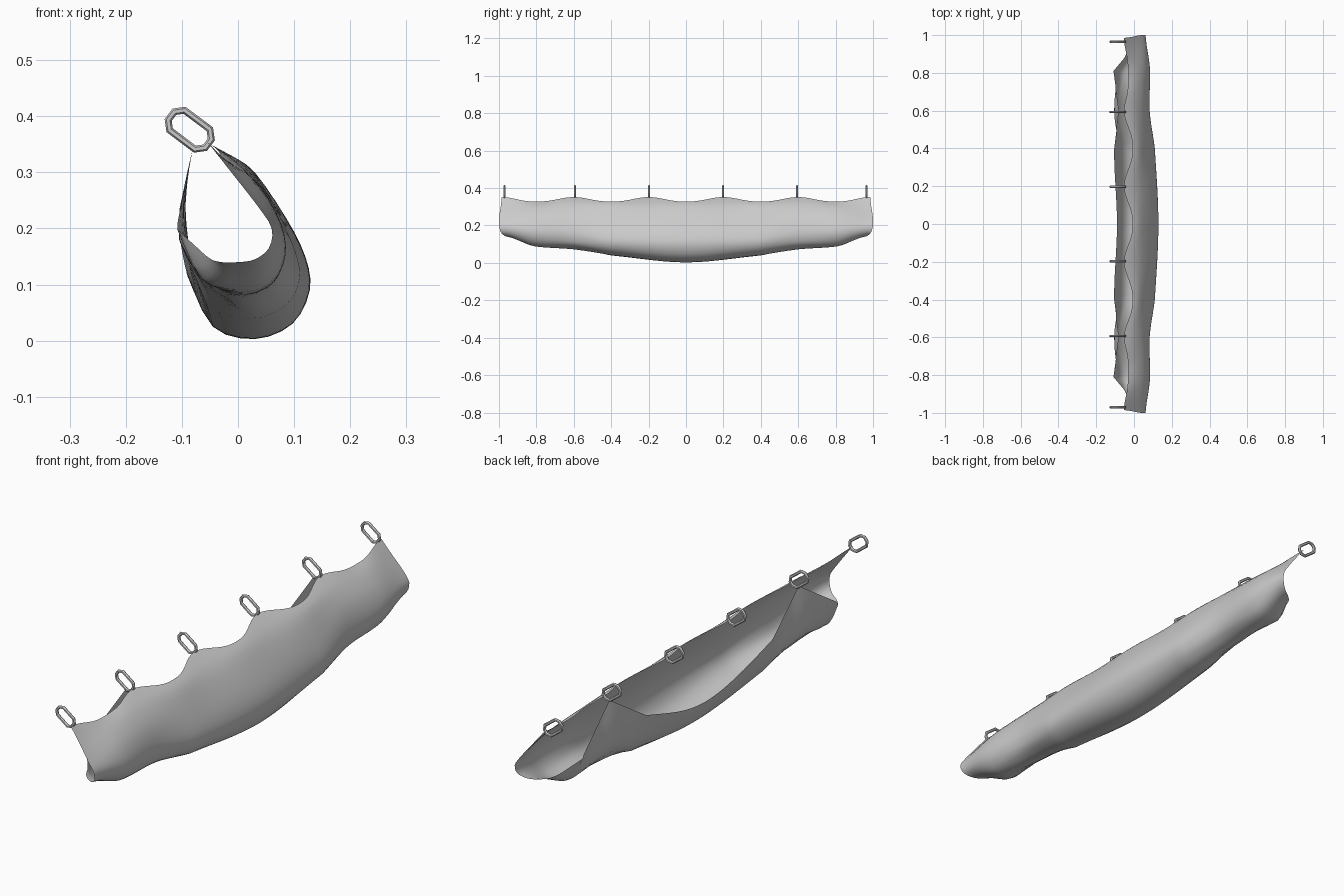
import bpy, bmesh, math
from mathutils import Vector

cube = bpy.data.objects.get("Cube")
if cube:
    bpy.data.objects.remove(cube)

grey = bpy.data.materials.new("cloth grey")
grey.use_nodes = True
grey.diffuse_color = (0.6, 0.6, 0.6, 1)
grey.node_tree.nodes["Principled BSDF"].inputs["Base Color"].default_value = (0.6, 0.6, 0.6, 1)

# Cross-sections (x, z) of the hanging cloth, from the laced edge round the belly to the flap rim
STATIONS = [0, 0.4, 0.6, 0.82, 1.0]
SECTIONS = [
    [(-.01, .33), (.03, .30), (.085, .22), (.12, .15), (.128, .09), (.097, .03), (.03, .003), (-.045, .025), (-.09, .115)],
    [(-.01, .33), (.028, .30), (.075, .22), (.105, .15), (.108, .10), (.08, .06), (.02, .04), (-.06, .075), (-.105, .215)],
    [(-.05, .35), (.015, .31), (.055, .25), (.08, .18), (.08, .13), (.055, .09), (-.02, .078), (-.105, .18), (-.08, .345)],
    [(-.035, .335), (.01, .30), (.055, .25), (.082, .19), (.08, .14), (.05, .10), (0, .09), (-.065, .11), (-.11, .20)],
    [(-.055, .35), (-.005, .30), (.035, .24), (.06, .20), (.055, .165), (.03, .145), (0, .14), (-.03, .14), (-.05, .145)],
]
END_Y = [.985, .99, 1.0, 1.0, .99, .97, .95, .92, .88]


def smooth(a, b, c, d, t):
    """Smooth curve from b to c."""
    return 0.5 * (2 * b + (c - a) * t + (2 * a - 5 * b + 4 * c - d) * t * t
                  + (3 * b - a - 3 * c + d) * t ** 3)


def section(y):
    """Points of the cloth at a signed station along its length."""
    u = abs(y)
    k = max(i for i in range(4) if STATIONS[i] <= u)
    t = (u - STATIONS[k]) / (STATIONS[k + 1] - STATIONS[k])
    rows = [SECTIONS[abs(k - 1)], SECTIONS[k], SECTIONS[k + 1], SECTIONS[min(k + 2, 4)]]
    w = math.sin(math.pi * u / 0.4) ** 2          # 1 at each ring, 0 between
    pts = []
    for j in range(9):
        p = [Vector(r[j]) for r in rows]
        q = smooth(*p, t)
        if j == 8 and u > 0.4:                    # pointed flap corners
            q = p[1].lerp(p[2], t)
        if j == 0:                                # scalloped edge
            side = 0.025 * min(1, max(0, (u - 0.6) / 0.15)) * (1 - w)
            q = Vector((-0.008 - side - 0.045 * w ** 1.3, 0.328 + 0.024 * w ** 1.3))
        if j == 1:
            q += Vector((-0.01 * w, 0.004 * w))
        v = u if u < 0.8 else 0.8 + (u - 0.8) / 0.2 * (END_Y[j] - 0.8)
        pts.append(Vector((q.x, math.copysign(v, y), q.y)))
    fine = []
    for j in range(8):
        a, b, c, d = pts[max(j - 1, 0)], pts[j], pts[j + 1], pts[min(j + 2, 8)]
        fine += [smooth(a, b, c, d, s / 3) for s in range(3)]
    return fine + [pts[8]]


def finish(bm, name, angle):
    """Turn the bmesh into a shaded object."""
    mesh = bpy.data.meshes.new(name)
    bm.to_mesh(mesh)
    bm.free()
    mesh.materials.append(grey)
    ob = bpy.data.objects.new(name, mesh)
    bpy.context.scene.collection.objects.link(ob)
    bpy.ops.object.select_all(action='DESELECT')
    ob.select_set(True)
    bpy.context.view_layer.objects.active = ob
    bpy.ops.object.shade_smooth_by_angle(angle=math.radians(angle))


# Gathered cloth
bm = bmesh.new()
N = 80
loops = [[bm.verts.new(p) for p in section(-1 + 2 * i / N)] for i in range(N + 1)]
for r0, r1 in zip(loops, loops[1:]):
    for j in range(len(r0) - 1):
        bm.faces.new((r0[j], r0[j + 1], r1[j + 1], r1[j]))
finish(bm, "hanging_cloth", 60)

# Elongated rings along the top edge
LONG = Vector((-0.8, 0, 0.6))
SHORT = Vector((0.6, 0, 0.8))
DEPTH = Vector((0, 1, 0))


def ring(name, y, major=8, minor=6):
    bm = bmesh.new()
    centre = Vector((-0.086, y, 0.376))
    rows = []
    for i in range(major):
        a = 2 * math.pi * (i + 0.5) / major
        out = LONG * math.cos(a) + SHORT * math.sin(a)
        mid = centre + out * 0.024 + LONG * math.copysign(0.019, math.cos(a))
        row = []
        for k in range(minor):
            b = 2 * math.pi * k / minor
            row.append(bm.verts.new(mid + (out * math.cos(b) + DEPTH * math.sin(b)) * 0.0065))
        rows.append(row)
    for i in range(major):
        r0, r1 = rows[i], rows[(i + 1) % major]
        for k in range(minor):
            m = (k + 1) % minor
            bm.faces.new((r0[k], r1[k], r1[m], r0[m]))
    bmesh.ops.recalc_face_normals(bm, faces=bm.faces[:])
    finish(bm, name, 40)


for n, y in enumerate((-0.97, -0.593, -0.197, 0.197, 0.593, 0.965)):
    ring("ring_%d" % (n + 1), y)
